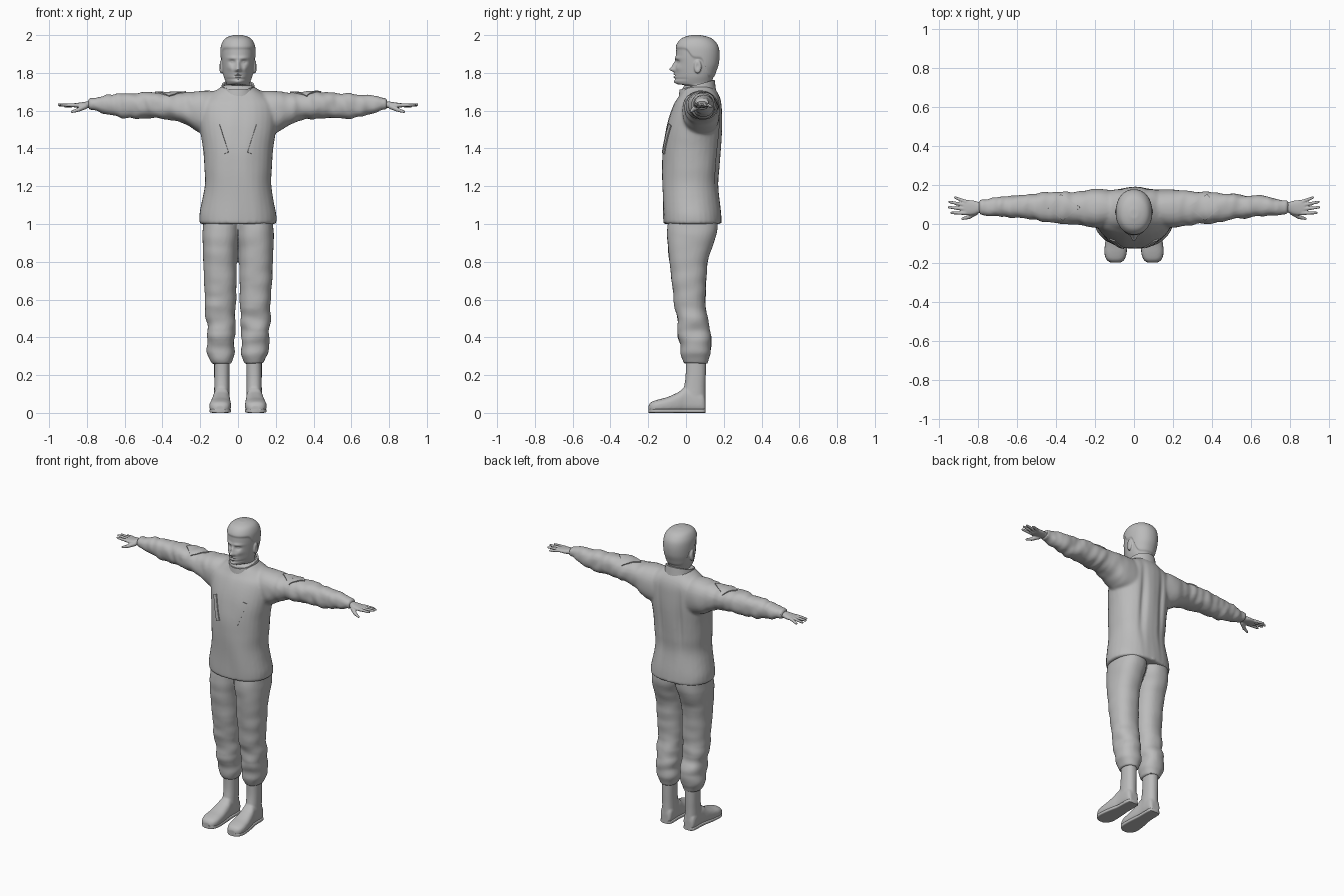
import bpy, bmesh, math
from mathutils import Vector, Matrix, noise
from mathutils.bvhtree import BVHTree

if "Cube" in bpy.data.objects:
    bpy.data.objects.remove(bpy.data.objects["Cube"], do_unlink=True)

GREY = (0.5, 0.5, 0.5, 1)
mat = bpy.data.materials.new("plain grey")
mat.use_nodes = True
mat.diffuse_color = GREY
mat.node_tree.nodes["Principled BSDF"].inputs["Base Color"].default_value = GREY


def bump(v, centre, width):
    return math.exp(-((v - centre) / width) ** 2)


def step(v, edge, soft):
    return 1 / (1 + math.exp(-max(-50, min(50, (v - edge) / soft))))


def smooth_path(rows, sub=5):
    """Catmull-Rom interpolation of the cross-section rows."""
    out = []
    for i in range(len(rows) - 1):
        p = [rows[max(0, min(len(rows) - 1, i + k))] for k in (-1, 0, 1, 2)]
        for j in range(sub):
            t = j / sub
            out.append([b + t / 2 * (c - a + t * (2*a - 5*b + 4*c - d + t * (3*(b - c) + d - a)))
                        for a, b, c, d in zip(*p)])
    return out + [rows[-1]]


def loft(bm, rows, axis, side=1, power=2.3, n=32, caps=True):
    """Rows are: place on axis, then min and max of the two other axes, in x, y, z order."""
    others = [k for k in range(3) if k != axis]
    rings = []
    for s, a0, a1, b0, b1 in smooth_path(rows):
        ring = []
        for k in range(n):
            co = Vector()
            co[axis] = s
            for o, lo, hi, f in ((others[0], a0, a1, math.cos), (others[1], b0, b1, math.sin)):
                w = f(math.tau * k / n)
                co[o] = (lo + hi) / 2 + (hi - lo) / 2 * math.copysign(abs(w) ** (2 / power), w)
            co.x *= side
            ring.append(bm.verts.new(co))
        rings.append(ring)
    for r, q in zip(rings, rings[1:]):
        for k in range(n):
            bm.faces.new((r[k], r[(k + 1) % n], q[(k + 1) % n], q[k]))
    if caps:
        bm.faces.new(rings[0])
        bm.faces.new(rings[-1])


def ball(bm, centre, size):
    bmesh.ops.create_uvsphere(bm, u_segments=16, v_segments=10, radius=1,
                              matrix=Matrix.Translation(centre) @ Matrix.Diagonal((*size, 1)))


def finger(bm, start, end, r0, r1):
    a, b = Vector(start), Vector(end)
    turn = (b - a).to_track_quat('Z', 'Y').to_matrix().to_4x4()
    bmesh.ops.create_cone(bm, cap_ends=True, segments=12, radius1=r0, radius2=r1,
                          depth=(b - a).length, matrix=Matrix.Translation((a + b) / 2) @ turn)
    ball(bm, a, (r0,) * 3)
    ball(bm, b, (r1,) * 3)


def finish(name, bm, voxel=0, smooth=4, sculpt=None, angle=40, thick=0):
    bmesh.ops.recalc_face_normals(bm, faces=bm.faces)
    mesh = bpy.data.meshes.new(name)
    bm.to_mesh(mesh)
    bm.free()
    ob = bpy.data.objects.new(name, mesh)
    bpy.context.collection.objects.link(ob)
    if voxel:
        m = ob.modifiers.new("fuse", 'REMESH')
        m.mode, m.voxel_size = 'VOXEL', voxel
        m = ob.modifiers.new("relax", 'SMOOTH')
        m.factor, m.iterations = 0.5, smooth
    if thick:
        m = ob.modifiers.new("thickness", 'SOLIDIFY')
        m.thickness, m.offset = thick, 0
    dg = bpy.context.evaluated_depsgraph_get()
    ob.data = bpy.data.meshes.new_from_object(ob.evaluated_get(dg))
    ob.modifiers.clear()
    ob.data.name = name
    if sculpt:
        moved = [v.co + sculpt(v.co.copy(), v.normal.copy()) for v in ob.data.vertices]
        for v, co in zip(ob.data.vertices, moved):
            v.co = co
    ob.data.materials.clear()
    ob.data.materials.append(mat)
    bpy.ops.object.select_all(action='DESELECT')
    ob.select_set(True)
    bpy.context.view_layer.objects.active = ob
    bpy.ops.object.shade_smooth_by_angle(angle=math.radians(angle))
    return ob


def patch(name, target, corners, direction, n=10):
    """Thin cloth plate laid over the target surface."""
    tree = BVHTree.FromObject(target, bpy.context.evaluated_depsgraph_get())
    d = Vector(direction)
    c = [Vector(p) for p in corners]
    bm = bmesh.new()
    bmesh.ops.create_grid(bm, x_segments=n, y_segments=n, size=0.5)
    for v in bm.verts:
        u, w = v.co.x + 0.5, v.co.y + 0.5
        p = c[0].lerp(c[1], u).lerp(c[3].lerp(c[2], u), w)
        hit = tree.ray_cast(p - d * 2, d)[0]
        v.co = (hit or p) - d * 0.002
    finish(name, bm, thick=0.009)


# Head with face, ears and short hair
def shape_head(co, nrm):
    x, y, z = abs(co.x), co.y, co.z
    off = Vector()
    if y < 0.03 and z > 1.74:
        f = step(-y, 0.0, 0.008)
        nose = bump(x, 0, 0.011 + 0.3 * max(0, 1.85 - z)) * (
            0.026 * bump(z, 1.818, 0.013) + 0.016 * bump(z, 1.84, 0.02))
        brow = 0.006 * bump(z, 1.878, 0.01) * bump(x, 0.03, 0.03)
        eye = -0.012 * bump(z, 1.857, 0.011) * bump(x, 0.034, 0.016)
        lid = 0.006 * bump(z, 1.857, 0.006) * bump(x, 0.034, 0.01)
        cheek = 0.006 * bump(z, 1.825, 0.016) * bump(x, 0.048, 0.018)
        lips = bump(x, 0, 0.022) * (0.007 * bump(z, 1.793, 0.005) + 0.006 * bump(z, 1.778, 0.005)
                                    - 0.005 * bump(z, 1.785, 0.003))
        chin = 0.005 * bump(z, 1.752, 0.01) * bump(x, 0, 0.022) - 0.004 * bump(z, 1.767, 0.006)
        off.y -= f * (nose + brow + eye + lid + cheek + lips + chin)
    line = 1.93 - 0.05 * step(y, 0.02, 0.008) - 0.1 * step(y, 0.1, 0.006)
    off += nrm * 0.006 * step(z, line, 0.003)
    off -= nrm * 0.007 * bump(y, 0.06, 0.012) * bump(z, 1.835, 0.02) * step(x, 0.092, 0.002)
    # Narrow the jaw towards the chin
    off.x -= co.x * 0.3 * step(-y, 0.0, 0.02) * step(-z, -1.83, 0.03)
    return off


bm = bmesh.new()
head = [(1.66, .065, 0, .135), (1.728, .062, 0, .135), (1.74, .062, -.045, .135),
        (1.755, .068, -.06, .138), (1.78, .077, -.06, .145), (1.81, .082, -.058, .155),
        (1.85, .086, -.055, .168), (1.9, .088, -.053, .172), (1.94, .085, -.048, .165),
        (1.97, .072, -.03, .143), (1.985, .052, -.005, .115), (1.994, .02, .03, .075)]
loft(bm, [(z, -w, w, a, b) for z, w, a, b in head], 2, power=2.15, n=48)
for s in (1, -1):
    ball(bm, (s * 0.09, 0.062, 1.832), (0.012, 0.02, 0.036))
finish("head", bm, 0.004, 3, shape_head)

# Jacket: torso and both sleeves fused together
def shape_jacket(co, nrm):
    x = abs(co.x)
    sleeve = step(x, 0.24, 0.03)
    fold = noise.noise(Vector((co.x * 22, co.y * 9, co.z * 12 + co.x * 8)))
    drape = noise.noise(Vector((co.x * 11, co.y * 9, co.z * 4)))
    off = nrm * (0.009 * sleeve * fold + 0.005 * (1 - sleeve) * drape)
    # Long pleats down the back
    if nrm.y > 0.2:
        off.y -= 0.014 * bump(x, 0.07, 0.02) * bump(co.z, 1.4, 0.22)
    if co.z < 1.03:
        off.z = 0
    return off


bm = bmesh.new()
torso = [(1.0, .203, -.12, .19), (1.06, .202, -.123, .186), (1.2, .177, -.126, .17),
         (1.3, .179, -.126, .177), (1.4, .185, -.122, .185), (1.5, .2, -.105, .19),
         (1.58, .205, -.083, .19), (1.64, .195, -.06, .187), (1.68, .155, -.036, .177),
         (1.71, .11, -.022, .16), (1.735, .075, -.01, .14)]
loft(bm, [(z, -w, w, a, b) for z, w, a, b in torso], 2)
sleeve = [(.08, -.01, .17, 1.45, 1.7), (.18, -.02, .18, 1.475, 1.705), (.25, -.01, .172, 1.51, 1.7),
          (.32, 0, .165, 1.545, 1.695), (.45, .01, .16, 1.56, 1.7), (.55, .03, .15, 1.558, 1.693),
          (.63, .036, .145, 1.566, 1.69), (.7, .04, .136, 1.58, 1.682), (.76, .044, .126, 1.6, 1.67),
          (.79, .05, .122, 1.605, 1.662)]
for s in (1, -1):
    loft(bm, sleeve, 0, s)
jacket = finish("jacket", bm, 0.009, 4, shape_jacket)

# Stand-up collar, tilted forward
bm = bmesh.new()
loft(bm, [(1.66, -.095, .095, -.035, .155), (1.7, -.086, .086, -.032, .15),
          (1.735, -.08, .08, -.028, .146)], 2, power=2.1, caps=False)
for v in bm.verts:
    v.co.z += 0.3 * (v.co.y - 0.055)
finish("collar", bm, thick=0.012)

# Pocket flaps on the chest and patches on the sleeves
for s, side in ((1, "left"), (-1, "right")):
    patch(side + "_chest_flap", jacket,
          [(s * x, 0, z) for x, z in ((.05, 1.38), (.075, 1.37), (.125, 1.52), (.098, 1.53))], (0, 1, 0))
    patch(side + "_sleeve_pocket", jacket,
          [(s * x, y, 1.6) for x, y in ((.275, .085), (.375, .15), (.44, .08), (.365, .02))], (0, 0, -1))
    patch(side + "_sleeve_tab", jacket,
          [(s * x, y, 1.61) for x, y in ((.34, .075), (.385, .105), (.4, .09), (.355, .06))], (0, 0, -1))

# Hands
bm = bmesh.new()
palm = [(.74, .06, .11, 1.612, 1.652), (.79, .058, .112, 1.614, 1.65), (.82, .048, .12, 1.614, 1.645),
        (.86, .045, .123, 1.616, 1.64), (.875, .055, .118, 1.62, 1.638)]
for s in (1, -1):
    loft(bm, palm, 0, s)
    for y0, x1, y1, z1 in ((.114, .915, .135, 1.622), (.096, .945, .113, 1.628),
                           (.076, .948, .086, 1.632), (.056, .935, .057, 1.63)):
        finger(bm, (s * .862, y0, 1.629), (s * x1, y1, z1), .0105, .007)
    finger(bm, (s * .81, .06, 1.622), (s * .845, .036, 1.605), .015, .011)
    finger(bm, (s * .845, .036, 1.605), (s * .878, .027, 1.594), .011, .007)
finish("hands", bm, 0.004, 2)

# Trousers bloused over the boots
def shape_trousers(co, nrm):
    knee = bump(co.z, 0.42, 0.17)
    n = noise.noise(Vector((co.x * 8, co.y * 8 + 3, co.z * 16)))
    return nrm * n * (0.003 + 0.009 * knee)


bm = bmesh.new()
leg = [(1.04, -.02, .18, -.09, .165), (.96, -.012, .189, -.1, .165), (.88, .002, .187, -.096, .14),
       (.8, .006, .184, -.088, .116), (.6, .01, .174, -.064, .102), (.5, .014, .17, -.05, .112),
       (.4, .018, .165, -.036, .13), (.33, .015, .167, -.026, .128), (.29, .025, .15, -.02, .12),
       (.262, .035, .135, -.01, .112)]
for s in (1, -1):
    loft(bm, leg, 2, s)
finish("trousers", bm, 0.008, 3, shape_trousers)

# Boots with flat soles
shaft = [(.3, .043, .126, -.002, .107), (.2, .045, .126, -.002, .105), (.13, .045, .126, -.012, .103),
         (.05, .043, .128, -.03, .104)]
foot = [(.103, .06, .11, .0, .07), (.085, .045, .126, .0, .11), (0, .044, .13, .0, .135),
        (-.04, .041, .138, .0, .11), (-.1, .037, .148, .0, .083), (-.15, .038, .151, .0, .07),
        (-.183, .05, .14, .0, .058), (-.198, .07, .118, .005, .04)]
bm, soles = bmesh.new(), bmesh.new()
for s in (1, -1):
    loft(bm, shaft, 2, s)
    loft(bm, foot, 1, s, power=2.6)
    loft(soles, [(y, a, b, 0, .022) for y, a, b, _, _ in foot], 1, s, power=5)
finish("boots", bm, 0.006, 4)
finish("soles", soles)
